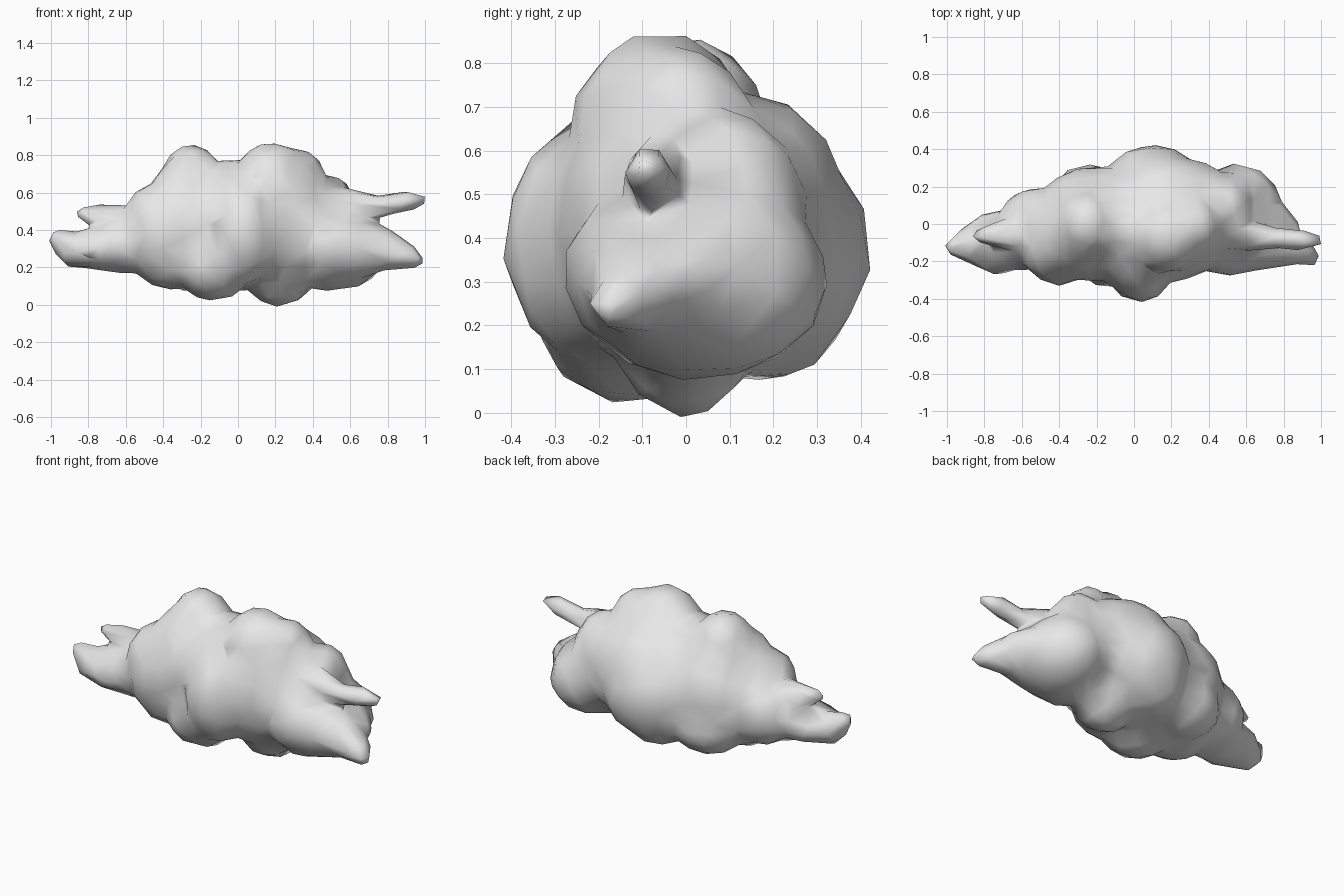
import bpy
import bmesh
from mathutils import Matrix, Vector

default_cube = bpy.data.objects.get("Cube")
if default_cube:
    bpy.data.objects.remove(default_cube, do_unlink=True)

# Allowance added to every radius for what the softening takes away
PAD = .009

bm = bmesh.new()


def puff(centre, radii, detail=3):
    """Add one rounded ellipsoid lobe."""
    size = [r + PAD for r in radii]
    placed = Matrix.Translation(centre) @ Matrix.Diagonal((*size, 1))
    bmesh.ops.create_icosphere(bm, subdivisions=detail, radius=1, matrix=placed)


def wisp(*stations, steps=8):
    """Add a tapering tendril: overlapping puffs along (x, y, z, radius) stations."""
    for start, end in zip(stations, stations[1:]):
        a, b = Vector(start), Vector(end)
        for i in range(steps + 1):
            x, y, z, r = a.lerp(b, i / steps)
            puff((x, y, z), (r, r, r), 2)


# Main body, with broad lobes that fill the hollows between the others
puff(centre=(0, 0, .42), radii=(.5, .28, .33))
puff(centre=(-.2, .07, .41), radii=(.31, .23, .29))
puff(centre=(-.22, -.08, .42), radii=(.31, .22, .28))
puff(centre=(.27, .13, .44), radii=(.26, .21, .26))
puff(centre=(.18, -.08, .42), radii=(.28, .22, .31))

# Front belly and back
puff(centre=(.03, -.2, .39), radii=(.18, .21, .27))
puff(centre=(0, -.14, .45), radii=(.2, .21, .26))
puff(centre=(.1, .17, .37), radii=(.27, .245, .26))
puff(centre=(.16, .14, .5), radii=(.26, .21, .22))

# Crown lobes and the saddle between them
puff(centre=(-.25, 0, .63), radii=(.165, .18, .22))
puff(centre=(-.31, -.07, .55), radii=(.17, .18, .2))
puff(centre=(-.04, -.03, .58), radii=(.2, .2, .185))
puff(centre=(.18, -.06, .62), radii=(.2, .2, .245))
puff(centre=(.33, -.01, .65), radii=(.13, .15, .175))

# Lobes towards -x
puff(centre=(-.4, -.06, .38), radii=(.21, .26, .27))
puff(centre=(-.45, -.12, .45), radii=(.15, .17, .185))
puff(centre=(-.52, .02, .35), radii=(.19, .165, .18))
puff(centre=(-.73, -.1, .3), radii=(.18, .16, .1))

# Lobes towards +x
puff(centre=(.49, .08, .44), radii=(.15, .19, .245))
puff(centre=(.56, .05, .3), radii=(.23, .265, .21))
puff(centre=(.3, -.08, .42), radii=(.2, .18, .28))
puff(centre=(.5, -.1, .32), radii=(.2, .17, .18))

# Underside lobes
puff(centre=(.22, 0, .17), radii=(.18, .15, .17))
puff(centre=(-.13, -.13, .21), radii=(.2, .2, .18))
puff(centre=(-.36, -.08, .24), radii=(.18, .2, .15))
puff(centre=(.48, 0, .23), radii=(.16, .2, .145))
puff(centre=(.05, .17, .25), radii=(.21, .19, .17))
puff(centre=(-.24, .12, .25), radii=(.21, .19, .17))

# Tendrils: blunt arm and short spike at -x, thin finger and low spike at +x
wisp((-.6, -.09, .32, .15), (-.76, -.12, .3, .105), (-.88, -.11, .295, .09),
     (-.96, -.12, .35, .045))
wisp((-.58, -.06, .42, .1), (-.73, -.05, .475, .057), (-.83, -.065, .485, .03))
wisp((.5, -.04, .54, .09), (.64, -.07, .54, .065), (.75, -.075, .525, .05),
     (.88, -.085, .55, .05), (.97, -.09, .56, .033))
wisp((.6, -.08, .3, .17), (.76, -.11, .3, .115), (.89, -.14, .26, .068),
     (.95, -.18, .245, .038))
wisp((.6, .05, .31, .15), (.75, .02, .31, .095), (.82, -.03, .31, .065))

mesh = bpy.data.meshes.new("cloud")
bm.to_mesh(mesh)
bm.free()
cloud = bpy.data.objects.new("cloud", mesh)
bpy.context.collection.objects.link(cloud)

# Fuse the puffs into one skin, soften the creases and reduce to broad facets
remesh = cloud.modifiers.new("fuse", 'REMESH')
remesh.mode = 'VOXEL'
remesh.voxel_size = .02
remesh.use_smooth_shade = True
soften = cloud.modifiers.new("soften", 'SMOOTH')
soften.factor = .5
soften.iterations = 10
facets = cloud.modifiers.new("facets", 'DECIMATE')
facets.ratio = .03

# Pale grey cloud colour
colour = (.8, .8, .8, 1)
pale = bpy.data.materials.new("cloud_white")
pale.use_nodes = True
pale.diffuse_color = colour
pale.node_tree.nodes["Principled BSDF"].inputs["Base Color"].default_value = colour
mesh.materials.append(pale)
